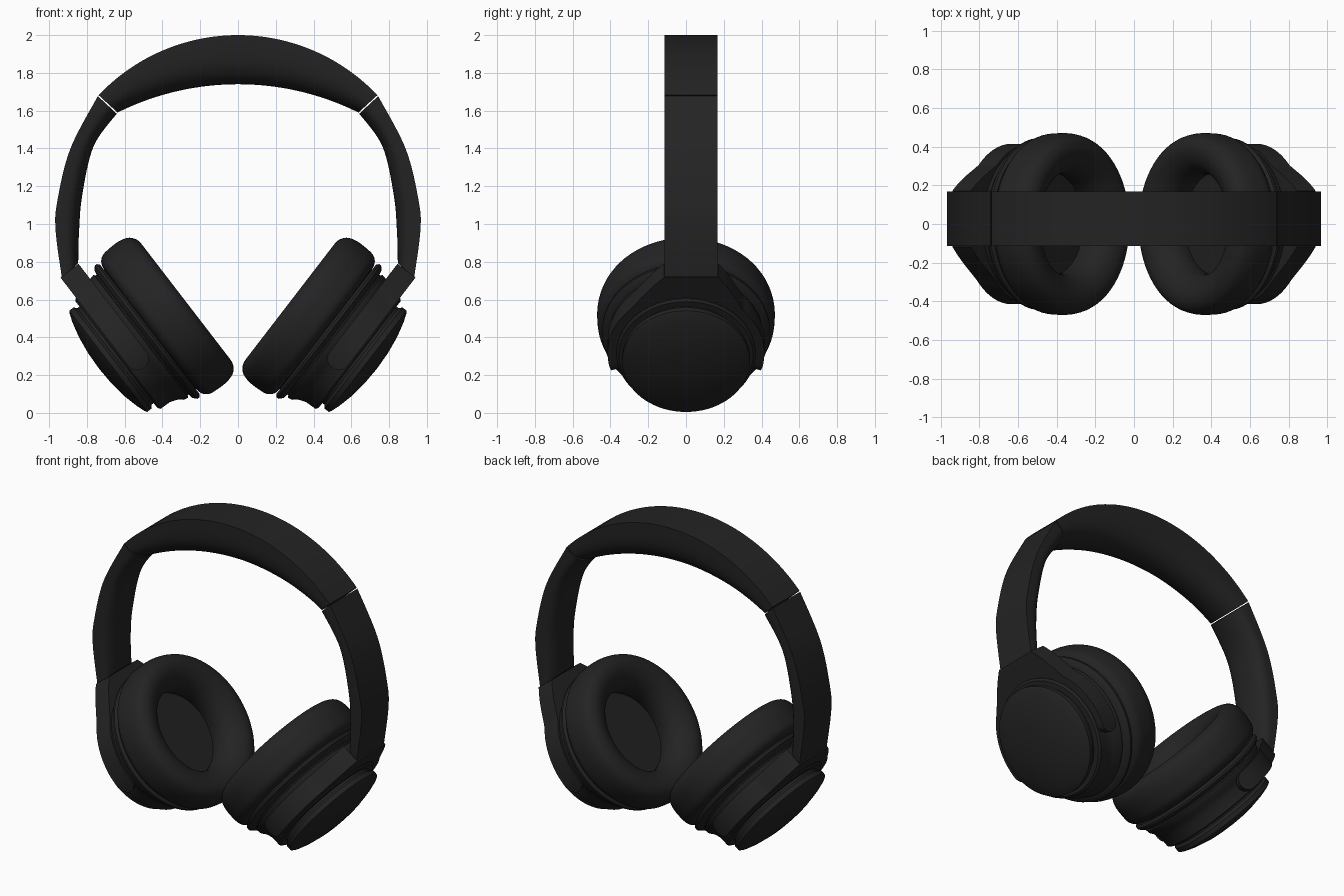
import bpy, bmesh, math

if "Cube" in bpy.data.objects:
    bpy.data.objects.remove(bpy.data.objects["Cube"], do_unlink=True)

BLACK = (0.017, 0.017, 0.017, 1)
black = bpy.data.materials.new("matte black")
black.use_nodes = True
black.diffuse_color = BLACK
bsdf = black.node_tree.nodes["Principled BSDF"]
bsdf.inputs["Base Color"].default_value = BLACK
bsdf.inputs["Roughness"].default_value = 0.6

BAND_Y, BAND_HALF = 0.027, 0.14     # headband centre and half width
CUP_U = 0.635                       # cup centre along its tilted face
COS, SIN = 0.793, 0.61              # tilt of the cups


def loft(name, sections, ring=True, loop=False, angle=32):
    """Skin equal-length sections; ring closes each one, loop closes the path."""
    bm = bmesh.new()
    rows = [[bm.verts.new(p) for p in s] for s in sections]
    n, m = len(rows[0]), len(rows)
    for i in range(m if loop else m - 1):
        a, b = rows[i], rows[(i + 1) % m]
        for j in range(n if ring else n - 1):
            k = (j + 1) % n
            bm.faces.new((a[j], a[k], b[k], b[j]))
    if not loop:
        bm.faces.new(rows[0])
        bm.faces.new(rows[-1])
    bmesh.ops.remove_doubles(bm, verts=bm.verts, dist=0.0001)
    bmesh.ops.recalc_face_normals(bm, faces=bm.faces)
    mesh = bpy.data.meshes.new(name)
    bm.to_mesh(mesh)
    bm.free()
    mesh.materials.append(black)
    ob = bpy.data.objects.new(name, mesh)
    bpy.context.collection.objects.link(ob)
    bpy.ops.object.select_all(action='DESELECT')
    ob.select_set(True)
    bpy.context.view_layer.objects.active = ob
    bpy.ops.object.shade_smooth_by_angle(angle=math.radians(angle))
    return ob


def smooth(pts, steps=8):
    """Curve through 2D points."""
    out = []
    ext = [pts[0]] + pts + [pts[-1]]
    for p0, p1, p2, p3 in zip(ext, ext[1:], ext[2:], ext[3:]):
        for i in range(steps):
            t = i / steps
            out.append(tuple(
                0.5 * (2 * b + (c - a) * t + (2 * a - 5 * b + 4 * c - d) * t ** 2
                       + (3 * b - a - 3 * c + d) * t ** 3)
                for a, b, c, d in zip(p0, p1, p2, p3)))
    return out + [pts[-1]]


def band(name, outer, inner, side):
    """Strap with a flat outside and a rounded padded inside."""
    sections = []
    for (ox, oz), (ix, iz) in zip(outer, inner):
        dx, dz = ix - ox, iz - oz
        sec = [(ox, BAND_Y - BAND_HALF, oz), (ox, BAND_Y + BAND_HALF, oz)]
        for i in range(17):
            a = math.pi * i / 16
            f = side + (1 - side) * math.sin(a) ** 0.8 if 0 < i < 16 else side
            sec.append((ox + dx * f, BAND_Y + BAND_HALF * math.cos(a), oz + dz * f))
        sections.append(sec)
    return loft(name, sections)


def cup_point(s, y, u, n):
    """Cup space (across, along face, inward) to world space."""
    u += CUP_U
    return (s * (SIN * u - COS * n), y, COS * u + SIN * n)


def lathe(name, s, profile, count=72):
    sections = []
    for i in range(count):
        a = math.tau * i / count
        sections.append([cup_point(s, r * math.cos(a), r * math.sin(a), n)
                         for r, n in profile])
    return loft(name, sections, ring=False, loop=True)


def yoke(name, s):
    """Fork that hugs the cup and narrows up to the headband."""
    mid, half, first, corner = -0.248, 0.06, -20, 74
    sections = []
    for deg in range(first, 181 - first, 2):
        a = math.radians(deg)
        near = min(deg, 180 - deg)
        t = min(max((near - 42) / (corner - 42), 0), 1)
        r = 0.415 + 0.11 * t ** 1.6
        if near > corner:
            r = 0.505 / math.sin(a)
        d = min((near - first + 0.3) / 8.3, 1)
        h = half * math.sqrt(1 - (1 - d) ** 2)
        ca, sa = math.cos(a), math.sin(a)
        sections.append([cup_point(s, q * ca + shift, q * sa, mid + e)
                         for q, e, shift in ((0.35, -h, 0), (r, -h, BAND_Y * t),
                                             (r, h, BAND_Y * t), (0.35, h, 0))])
    return loft(name, sections)


# Padded crown of the headband
def arc(half_width, top, drop, count=40):
    radius = (half_width ** 2 + drop ** 2) / (2 * drop)
    lim = math.asin(half_width / radius)
    angles = [lim * (2 * i / count - 1) for i in range(count + 1)]
    return [(radius * math.sin(a), top - radius + radius * math.cos(a)) for a in angles]


band("headband_crown", arc(0.738, 2.0, 0.318), arc(0.638, 1.74, 0.15), 0.25)

# Lathe profiles as (radius, inward offset)
cap = [(0, -0.44), (0.1, -0.436), (0.2, -0.422), (0.28, -0.402), (0.325, -0.386),
       (0.338, -0.378), (0.338, -0.35), (0.322, -0.335), (0.322, -0.31), (0, -0.31)]
body = [(0, -0.322), (0.355, -0.322), (0.368, -0.312), (0.37, -0.25), (0.385, -0.21),
        (0.405, -0.185), (0.41, -0.16), (0.4, -0.155), (0.4, -0.148), (0.425, -0.143),
        (0.445, -0.125), (0.445, -0.112), (0.43, -0.1), (0.4, -0.1), (0.4, -0.05), (0, -0.05)]
cushion = smooth([(0.38, -0.1), (0.43, -0.092), (0.462, -0.06), (0.47, 0.0), (0.468, 0.06),
                  (0.45, 0.11), (0.41, 0.137), (0.36, 0.137), (0.305, 0.11),
                  (0.268, 0.06), (0.258, 0.0), (0.27, -0.06)], 4)

arm_outer = smooth([(0.742, 1.677), (0.887, 1.4), (0.955, 1.13), (0.966, 0.97), (0.932, 0.712)])
arm_inner = smooth([(0.642, 1.584), (0.765, 1.41), (0.825, 1.15), (0.842, 0.95), (0.846, 0.793)])

for s, side in ((1, "left"), (-1, "right")):
    band(side + "_headband_arm", [(s * x, z) for x, z in arm_outer],
         [(s * x, z) for x, z in arm_inner], 0.35)
    yoke(side + "_yoke", s)
    lathe(side + "_outer_cap", s, cap)
    lathe(side + "_cup_body", s, body)
    lathe(side + "_ear_cushion", s, cushion)
